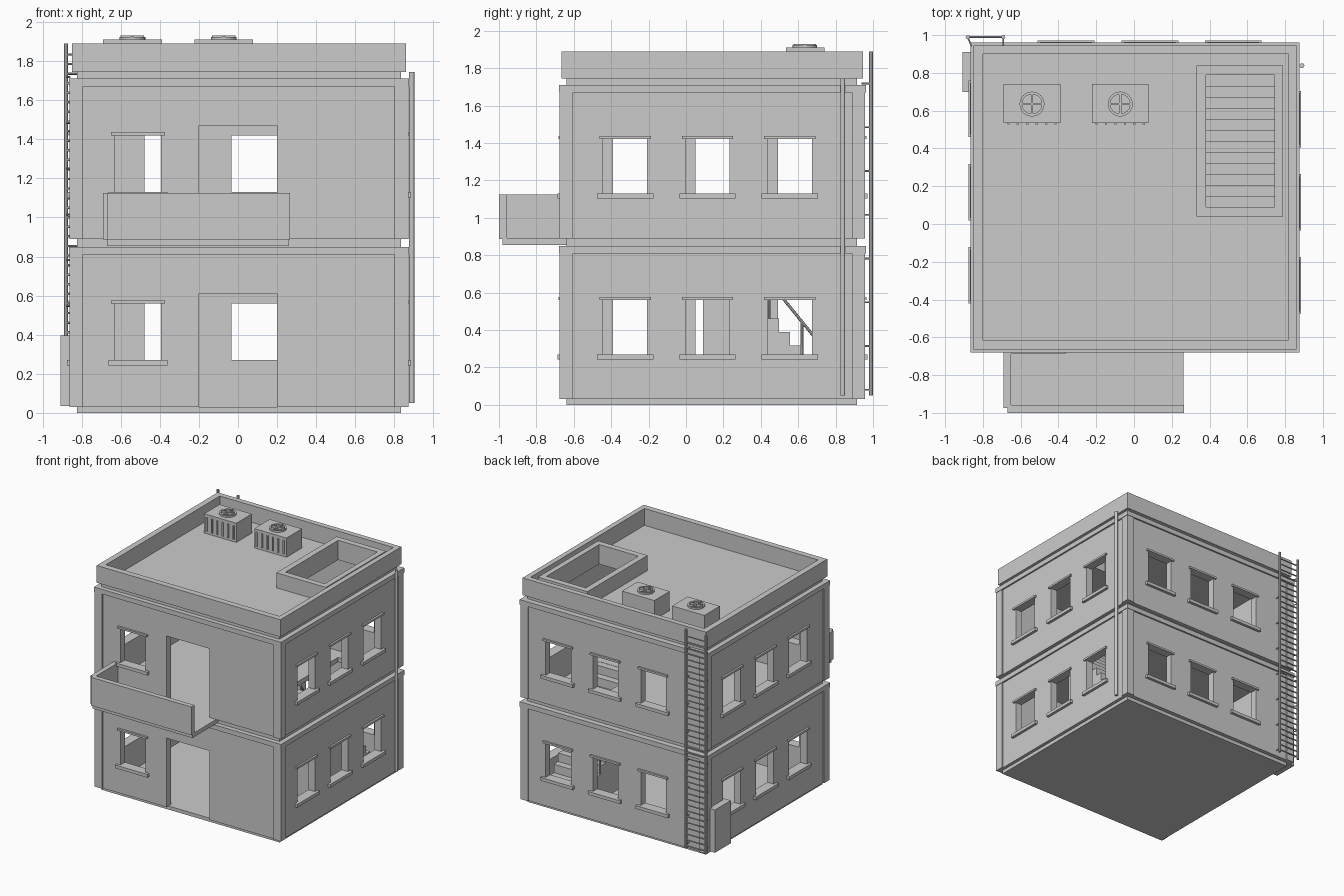
import bpy, bmesh, math
from mathutils import Matrix, Vector

if "Cube" in bpy.data.objects:
    bpy.data.objects.remove(bpy.data.objects["Cube"])

mat = bpy.data.materials.new("plain grey")
mat.diffuse_color = (0.6, 0.6, 0.6, 1)
mat.use_nodes = True
mat.node_tree.nodes["Principled BSDF"].inputs["Base Color"].default_value = mat.diffuse_color


def finish(name, bm):
    bmesh.ops.recalc_face_normals(bm, faces=bm.faces)
    me = bpy.data.meshes.new(name)
    bm.to_mesh(me)
    bm.free()
    me.materials.append(mat)
    ob = bpy.data.objects.new(name, me)
    bpy.context.collection.objects.link(ob)
    return ob


def add_box(bm, x0, x1, y0, y1, z0, z1):
    m = Matrix.Translation(((x0 + x1) / 2, (y0 + y1) / 2, (z0 + z1) / 2))
    m = m @ Matrix.Diagonal((abs(x1 - x0), abs(y1 - y0), abs(z1 - z0), 1))
    bmesh.ops.create_cube(bm, size=1, matrix=m)


def boxes(name, items):
    bm = bmesh.new()
    for it in items:
        add_box(bm, *it)
    return finish(name, bm)


def add_rod(bm, a, b, r, n=8):
    a, b = Vector(a), Vector(b)
    rot = (b - a).to_track_quat('Z', 'Y').to_matrix().to_4x4()
    bmesh.ops.create_cone(bm, cap_ends=True, segments=n, radius1=r, radius2=r,
                          depth=(b - a).length,
                          matrix=Matrix.Translation((a + b) / 2) @ rot)


def ring(name, outer, inner, z0, z1):
    """Solid between two outlines, e.g. a parapet or a slab with a hole."""
    bm = bmesh.new()
    loops = [[bm.verts.new((x, y, z)) for x, y in pts]
             for pts, z in ((outer, z0), (outer, z1), (inner, z1), (inner, z0))]
    n = len(outer)
    for k in range(4):
        a, b = loops[k], loops[(k + 1) % 4]
        for i in range(n):
            j = (i + 1) % n
            bm.faces.new((a[i], a[j], b[j], b[i]))
    return finish(name, bm)


def rect(x0, x1, y0, y1):
    return [(x0, y0), (x1, y0), (x1, y1), (x0, y1)]


# Main dimensions: recessed wall panel planes
X0, X1, Y0, Y1 = -0.852, 0.862, -0.665, 0.948
T = 0.06
HOLE = (0.38, 0.745, 0.09, 0.79)
SLAB = rect(-0.825, 0.835, -0.64, 0.915)


def grow(d):
    return rect(X0 - d, X1 + d, Y0 - d, Y1 + d)


# Window centres on each side: (axis, plane, outward sign, centres)
SIDES = [('x', Y0, -1, [-0.512]), ('x', Y1, 1, [-0.36, 0.085, 0.525]),
         ('y', X0, -1, [-0.272, 0.168, 0.61]), ('y', X1, 1, [-0.325, 0.115, 0.555])]


def on_wall(side, c, w, d0, d1, z0, z1):
    axis, p, s, _ = side
    lo, hi = sorted((p + s * d0, p + s * d1))
    u = (c - w / 2, c + w / 2)
    return (*u, lo, hi, z0, z1) if axis == 'x' else (lo, hi, *u, z0, z1)


# Slabs
boxes("base_slab", [(-0.825, 0.835, -0.64, 0.915, 0, 0.03)])
ring("middle_floor_slab", SLAB, rect(*HOLE), 0.85, 0.89)
ring("roof_slab", SLAB, rect(*HOLE), 1.71, 1.748)

# Two storeys: walls with openings, corner posts, top trim, sills, lintels
for n, zb in (("lower", 0.03), ("upper", 0.89)):
    walls = ring(n + "_walls", grow(0), grow(-T), zb, zb + 0.82)
    cuts = [(-0.2, 0.2, Y0 - 0.1, Y0 + 0.1, zb - 0.1, zb + 0.58)]
    sills, lintels = [], []
    for s in SIDES:
        for c in s[3]:
            cuts.append(on_wall(s, c, 0.235, -0.1, 0.1, zb + 0.24, zb + 0.53))
            sills.append(on_wall(s, c, 0.3, -0.02, 0.023, zb + 0.213, zb + 0.24))
            lintels.append(on_wall(s, c, 0.275, -0.02, 0.016, zb + 0.53, zb + 0.546))
    cutter = boxes(n + "_opening_cutter", cuts)
    cutter.hide_render = True
    mod = walls.modifiers.new("openings", 'BOOLEAN')
    mod.operation, mod.solver, mod.object = 'DIFFERENCE', 'EXACT', cutter
    bpy.context.view_layer.objects.active = walls
    bpy.ops.object.modifier_apply(modifier=mod.name)
    bpy.data.objects.remove(cutter)
    boxes(n + "_window_sills", sills)
    boxes(n + "_window_lintels", lintels)
    boxes(n + "_corner_posts", [(*sorted((x, x + dx)), *sorted((y, y + dy)), zb, zb + 0.785)
                                for x, dx in ((X0 - 0.01, 0.07), (X1 + 0.01, -0.07))
                                for y, dy in ((Y0 - 0.01, 0.07), (Y1 + 0.01, -0.07))])
    ring(n + "_wall_trim", grow(0.014), grow(-0.03), zb + 0.78, zb + 0.82)

# Parapet and raised kerb round the roof opening
ring("roof_parapet", rect(-0.85, 0.86, -0.665, 0.945), rect(-0.80, 0.817, -0.614, 0.90), 1.745, 1.89)
ring("roof_hatch_kerb", rect(0.33, 0.79, 0.04, 0.84), rect(*HOLE), 1.74, 1.875)

# Balcony: floor, front wall and left wall, open on the right
boxes("balcony_floor", [(-0.67, 0.262, -0.98, -0.63, 0.855, 0.891)])
boxes("balcony_wall", [(-0.67, 0.265, -1.0, -0.958, 0.887, 1.125),
                       (-0.69, -0.65, -0.975, Y0, 0.887, 1.125)])

# Solid staircase, extruded from a stepped profile
RUN, RISE, STEPS = 0.7 / 12, 0.86 / 12, 12
prof = [(0.79, 0.03)]
for i in range(STEPS):
    z = 0.03 + RISE * (i + 1) - (0.002 if i == STEPS - 1 else 0)
    prof += [(0.79 - RUN * i, z), (0.79 - RUN * (i + 1), z)]
prof.append((0.09, 0.03))
bm = bmesh.new()
face = bm.faces.new([bm.verts.new((0.36, y, z)) for y, z in prof])
ext = bmesh.ops.extrude_face_region(bm, geom=[face], use_keep_orig=True)
bmesh.ops.translate(bm, vec=(0.4, 0, 0), verts=[v for v in ext["geom"] if isinstance(v, bmesh.types.BMVert)])
finish("stairs", bm)

# Stair handrail with posts
bm = bmesh.new()


def rail_z(y):
    return 0.444 + (0.62 - y) * RISE / RUN


add_rod(bm, (0.368, 0.795, rail_z(0.795)), (0.368, 0.30, rail_z(0.30)), 0.008)
for y in (0.785, 0.62, 0.445, 0.31):
    add_rod(bm, (0.368, y, rail_z(y) - 0.23), (0.368, y, rail_z(y)), 0.007)
finish("stair_handrail", bm)

# Wall ladder at the back left corner
bm = bmesh.new()
for x in (-0.88, -0.692):
    add_rod(bm, (x, 0.989, 0.05), (x, 0.989, 1.89), 0.011)
    for i in range(8):
        z = 0.08 + 0.234 * i
        add_rod(bm, (max(x, -0.86), 0.94, z), (x, 0.989, z), 0.005, 6)
for i in range(37):
    add_rod(bm, (-0.88, 0.989, 0.07 + 0.049 * i), (-0.692, 0.989, 0.07 + 0.049 * i), 0.006, 6)
finish("wall_ladder", bm)

# Drain pipe on the right and utility box on the left
bm = bmesh.new()
add_rod(bm, (0.889, 0.838, 0.05), (0.889, 0.838, 1.745), 0.013, 12)
finish("drain_pipe", bm)
boxes("utility_box", [(-0.907, -0.84, 0.70, 0.91, 0.035, 0.395)])

# Roof cooling units with front slats, fan ring and cross guard
for i, cx in enumerate((-0.54, -0.073)):
    name = "cooling_unit_%d" % (i + 1)
    cy = 0.635
    boxes(name + "_case", [(cx - 0.15, cx + 0.15, 0.535, 0.74, 1.74, 1.91)])
    boxes(name + "_slats", [(cx + u - 0.006, cx + u + 0.006, 0.526, 0.54, 1.77, 1.885)
                            for u in [-0.125 + 0.05 * k for k in range(6)]])

    def circle(r):
        return [(cx + r * math.cos(t * math.pi / 12), cy + r * math.sin(t * math.pi / 12)) for t in range(24)]
    ring(name + "_fan_ring", circle(0.066), circle(0.052), 1.905, 1.924)
    boxes(name + "_fan_guard", [(cx - 0.06, cx + 0.06, cy - 0.006, cy + 0.006, 1.908, 1.93),
                                (cx - 0.006, cx + 0.006, cy - 0.06, cy + 0.06, 1.908, 1.929)])
